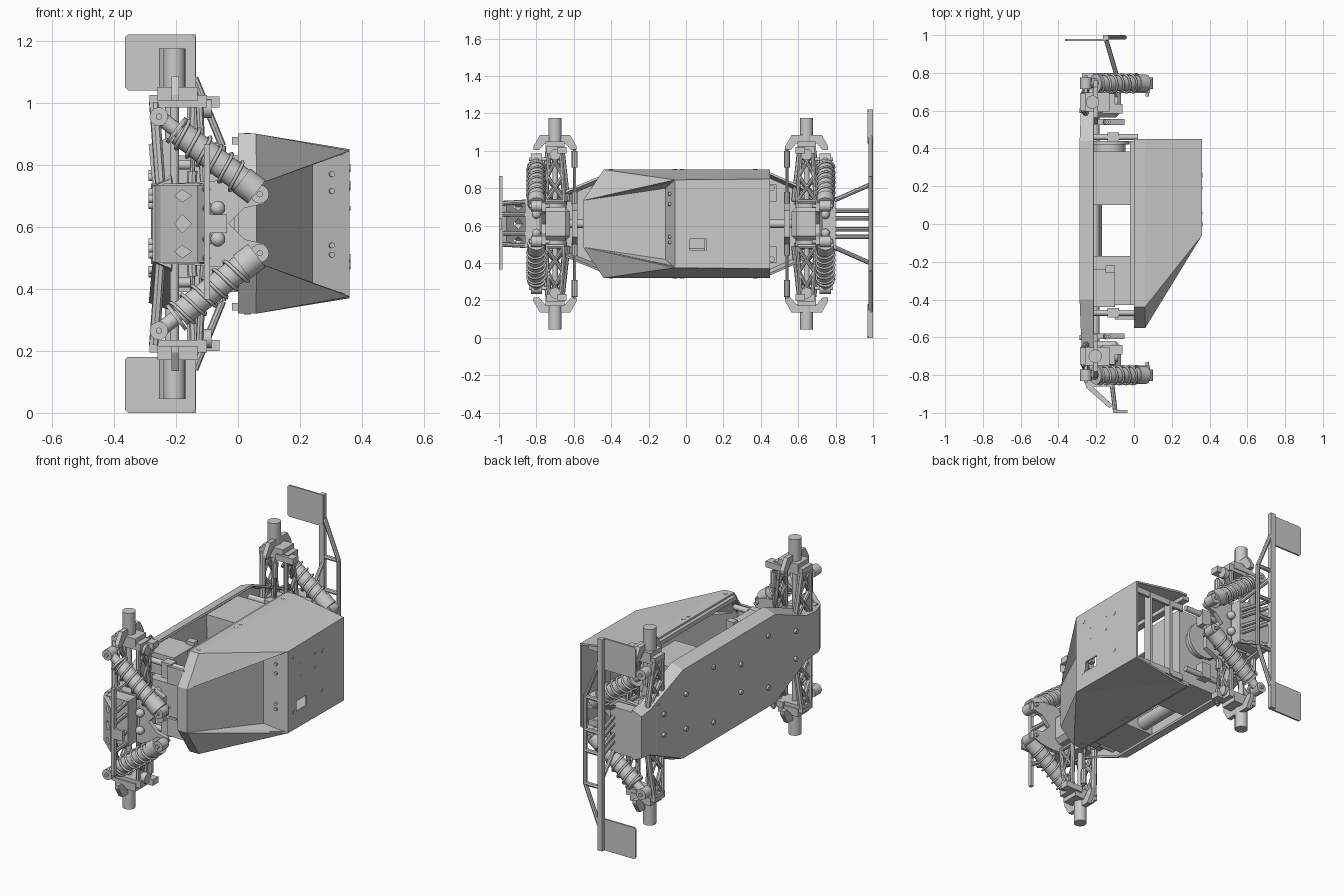
import bpy, bmesh, math
from mathutils import Vector, Matrix

if "Cube" in bpy.data.objects:
    bpy.data.objects.remove(bpy.data.objects["Cube"])

ZC = 0.61  # the vehicle lies on its side: x = vehicle up, y = length, h = sideways from ZC


def P(x, y, h):
    return Vector((x, y, ZC + h))


def finish(name, bm, smooth=False):
    bmesh.ops.recalc_face_normals(bm, faces=bm.faces)
    me = bpy.data.meshes.new(name)
    bm.to_mesh(me)
    bm.free()
    ob = bpy.data.objects.new(name, me)
    bpy.context.collection.objects.link(ob)
    if smooth:
        bpy.ops.object.select_all(action='DESELECT')
        ob.select_set(True)
        bpy.context.view_layer.objects.active = ob
        bpy.ops.object.shade_smooth_by_angle(angle=math.radians(40))
    return ob


def prism(name, pts, axis, a, b):
    """Extrude a 2D outline along an axis; pts hold the other two coordinates in x, y, h order."""
    bm = bmesh.new()
    def place(p, t):
        c = list(p)
        c.insert(axis, t)
        return bm.verts.new(P(*c))
    lo, hi = [[place(p, t) for p in pts] for t in (a, b)]
    bm.faces.new(lo)
    bm.faces.new(hi[::-1])
    for i in range(len(pts)):
        j = (i + 1) % len(pts)
        bm.faces.new((lo[i], hi[i], hi[j], lo[j]))
    return finish(name, bm)


def box(name, x0, x1, y0, y1, h0, h1):
    return prism(name, [(x0, y0), (x1, y0), (x1, y1), (x0, y1)], 2, h0, h1)


def bars(name, segs, r, n=12):
    """Round bars between pairs of points, in one mesh; a segment may carry its own radius."""
    bm = bmesh.new()
    for s in segs:
        a, b = P(*s[0]), P(*s[1])
        rr = s[2] if len(s) > 2 else r
        m = Matrix.Translation((a + b) / 2) @ (b - a).to_track_quat('Z', 'Y').to_matrix().to_4x4()
        bmesh.ops.create_cone(bm, cap_ends=True, segments=n, radius1=rr, radius2=rr,
                              depth=(b - a).length, matrix=m)
    return finish(name, bm, True)


def cut(ob, cutter):
    m = ob.modifiers.new("cut", 'BOOLEAN')
    m.object, m.solver = cutter, 'EXACT'
    cutter.hide_render = True
    cutter.hide_set(True)


def sym(half):
    """Close a symmetric outline from (t, half width) points."""
    return list(half) + [(t, -h) for t, h in reversed(half)]


# body shell, open underneath and at the back, with the windscreen set between two side fins
half_pts = dict(b0=(0, 0.45, 0.29), b1=(0.058, 0.45, 0.29), b2=(0.36, 0.45, 0.24),
                a0=(0, -0.44, 0.29), a1=(0.058, -0.44, 0.29), r=(0.36, -0.06, 0.235),
                w=(0.24, -0.11, 0.19), n0=(0, -0.55, 0.125), n1=(0.06, -0.55, 0.125))
bm = bmesh.new()
V = [{k: bm.verts.new(P(x, y, s * h)) for k, (x, y, h) in half_pts.items()} for s in (1, -1)]
for d in V:
    for f in ("b0 b1 a1 a0", "b1 b2 r", "b1 r a1", "a0 a1 n1 n0", "a1 r n1", "n1 r w"):
        bm.faces.new([d[k] for k in f.split()])
for p, q in (("b2", "r"), ("r", "w"), ("w", "n1"), ("n1", "n0")):
    bm.faces.new((V[0][p], V[0][q], V[1][q], V[1][p]))
body = finish("body_shell", bm)
sol = body.modifiers.new("thickness", 'SOLIDIFY')
sol.thickness, sol.offset = 0.012, -1
cut(body, box("roof_window_cutter", 0.3, 0.4, 0.02, 0.11, -0.14, -0.08))
for i, (y, h) in enumerate([(0.0, 0.18), (0.26, 0.12), (0.26, -0.11), (0.0, -0.135), (0.06, 0.12),
                            (0.19, 0.13), (0.06, 0.05), (0.19, 0.05)]):
    bars("roof_screw_%d" % i, [((0.35, y, h), (0.362, y, h))], 0.013 if i < 4 else 0.007)
for h in (0.16, 0.105, -0.07, -0.10):
    bars("windscreen_screw", [((0.30, -0.08, h), (0.304, -0.095, h))], 0.009)
for s in (1, -1):
    for x, y in ((0.03, 0.37), (0.03, -0.02), (0.03, -0.06), (0.03, -0.4)):
        bars("side_screw", [((x, y, s * 0.28), (x, y, s * 0.292))], 0.011)
    # posts and rails inside the shell
    box("shell_post", 0.0, 0.33, 0.40, 0.415, s * 0.20, s * 0.235)
    box("shell_rail", -0.02, 0.02, -0.43, 0.44, s * 0.255, s * 0.28)
for x in (0.08, 0.22):
    box("shell_rib", x, x + 0.015, 0.37, 0.42, -0.23, 0.23)

# chassis tray: floor outline flaring up to a rim
outline = [(-0.82, 0.12), (-0.70, 0.13), (-0.40, 0.255), (0.44, 0.255), (0.72, 0.13), (0.80, 0.12)]
bm = bmesh.new()
lo = [bm.verts.new(P(-0.288 + (0.012 if abs(y) > 0.6 else 0), y, h)) for y, h in sym(outline)]
hi = [bm.verts.new(P(-0.215, y, h + math.copysign(0.025, h))) for y, h in sym(outline)]
bm.faces.new(lo)
for i in range(len(lo)):
    j = (i + 1) % len(lo)
    bm.faces.new((lo[i], hi[i], hi[j], lo[j]))
tray = finish("chassis_tray", bm)
sol = tray.modifiers.new("thickness", 'SOLIDIFY')
sol.thickness, sol.offset = 0.012, -1
for y, h in ((-0.6, 0.08), (-0.35, 0.15), (-0.1, 0.08), (0.15, 0.16), (0.4, 0.1), (0.6, 0.06)):
    for s in (1, -1):
        bars("chassis_screw", [((-0.289, y, s * h), (-0.27, y, s * h))], 0.013)

# equipment in the tray
box("battery_box", -0.27, 0.0, 0.10, 0.385, -0.22, 0.22)
box("receiver_box", -0.27, -0.01, -0.43, -0.17, -0.22, 0.06)
box("servo", -0.27, -0.10, -0.44, -0.24, 0.10, 0.22)
box("servo_horn", -0.15, -0.10, -0.26, -0.22, 0.08, 0.24)
bars("tunnel_tube", [((-0.21, -0.38, -0.17), (-0.21, 0.30, -0.17))], 0.04, 20)
bars("drive_shaft", [((-0.205, -0.7, 0), (-0.205, 0.65, 0))], 0.022)
bars("motor", [((-0.13, 0.36, 0.05), (-0.13, 0.42, 0.05)),
               ((-0.13, 0.42, 0.05), (-0.13, 0.44, 0.05), 0.105)], 0.085, 28)
for s in (1, -1):
    for y in (-0.47, 0.46):
        bars("body_post", [((-0.25, y, s * 0.19), (0.02, y, s * 0.19))], 0.016)
        box("post_bracket", -0.14, -0.08, y - 0.025, y + 0.025, s * 0.12, s * 0.21)
    box("front_mount_plate", -0.10, 0.01, -0.505, -0.49, s * 0.10, s * 0.20)


def coil(name, a, b, r, wire, turns):
    """Helical spring as a bevelled curve."""
    cu = bpy.data.curves.new(name, 'CURVE')
    cu.dimensions, cu.bevel_depth, cu.bevel_resolution = '3D', wire, 1
    n = turns * 16
    sp = cu.splines.new('POLY')
    sp.points.add(n)
    q = (b - a).to_track_quat('Z', 'Y')
    for i, pt in enumerate(sp.points):
        t = 2 * math.pi * i / 16
        pt.co = (*(a.lerp(b, i / n) + q @ Vector((r * math.cos(t), r * math.sin(t), 0))), 1)
    ob = bpy.data.objects.new(name, cu)
    bpy.context.collection.objects.link(ob)


# both axles: f points outward along the vehicle
for end, ya, xa, f in (("front", -0.70, -0.205, -1), ("rear", 0.645, -0.22, 1)):
    gear = box(end + "_gearbox", -0.27, -0.07, ya - 0.08, ya + 0.08, -0.09, 0.09)
    bv = gear.modifiers.new("bevel", 'BEVEL')
    bv.width = 0.025
    bars(end + "_differential", [((xa, ya, -0.13), (xa, ya, 0.13))], 0.06, 20)
    prism(end + "_bulkhead", sym([(-0.27, 0.13), (-0.16, 0.12), (-0.05, 0.07)]), 1,
          ya - f * 0.12, ya - f * 0.09)
    yt = ya + f * 0.06
    for s in (1, -1):
        prism(end + "_shock_tower", [(x, s * h) for x, h in
              [(-0.22, 0.0), (-0.2, 0.13), (-0.05, 0.14), (0.03, 0.13), (0.085, 0.11), (0.085, 0.065),
               (0.02, 0.05), (-0.03, 0.0)]], 1, yt - 0.012, yt + 0.012)
        bars(end + "_drive_axle", [((xa, ya, s * 0.12), (xa, ya, s * 0.40), 0.015),
                                   ((xa, ya, s * 0.42), (xa, ya, s * 0.565))], 0.035, 24)
        # lower and upper arms as trusses
        for part, xi, xo, wi, wo, r in (("lower", -0.25, -0.27, 0.065, 0.035, 0.017),
                                        ("upper", -0.11, -0.125, 0.05, 0.03, 0.012)):
            L = lambda t, k: (xi + (xo - xi) * t, ya + k * (wi + (wo - wi) * t), s * (0.12 + 0.27 * t))
            segs = [(L(0, k), L(1, k)) for k in (1, -1)]
            segs += [(L(t, k), L(t + 0.5, -k), r * 0.8) for t in (0.0, 0.5) for k in (1, -1)]
            segs += [(L(t, 1), L(t, -1)) for t in (0, 1)]
            bars("%s_%s_arm" % (end, part), segs, r, 8)
        # hub carrier, knuckle and steering arms
        box(end + "_hub_carrier", -0.285, -0.10, ya - 0.045, ya + 0.045, s * 0.375, s * 0.415)
        box(end + "_knuckle", -0.26, -0.13, ya - 0.05, ya + 0.05, s * 0.395, s * 0.44)
        box(end + "_knuckle_arm", -0.17, -0.06, ya - f * 0.06, ya - f * 0.01, s * 0.375, s * 0.41)
        bars(end + "_king_pin", [((-0.12, ya, s * 0.37), (-0.085, ya, s * 0.37))], 0.03)
        for k in (1, -1):
            prism(end + "_hub_wing", [(ya + k * u, s * h) for u, h in
                  [(0.115, 0.395), (0.115, 0.415), (0.08, 0.475), (0, 0.475), (0, 0.43), (0.055, 0.43),
                   (0.085, 0.395)]], 0, -0.215, -0.19)
        yr = ya - f * 0.105
        bars(end + "_tie_rod", [((-0.15, yr, s * 0.07), (-0.14, yr, s * 0.40)),
                                ((-0.15, yr, s * 0.10), (-0.147, yr, s * 0.17), 0.016),
                                ((-0.142, yr, s * 0.30), (-0.14, yr, s * 0.39), 0.016)], 0.008, 8)
        # shock absorber with spring
        ys = ya + f * 0.10
        A, B = (-0.255, ys, s * 0.345), (0.07, ys, s * 0.095)
        at = lambda t: tuple(A[i] + (B[i] - A[i]) * t for i in range(3))
        bars(end + "_shock", [(A, at(0.3), 0.02), (at(0.2), at(0.88), 0.042),
                              (at(0.16), at(0.19), 0.05), (at(0.82), at(0.97), 0.047), (A, at(0.17), 0.024),
                              (at(0.9), B, 0.026)], 0.03, 20)
        bars(end + "_shock_eye", [((p[0], ys - 0.03, p[2]), (p[0], ys + 0.03, p[2])) for p in (A, B)]
             + [((p[0], ys - f * 0.07, p[2]), (p[0], ys + f * 0.04, p[2]), 0.01) for p in (A, B)], 0.03, 16)
        coil(end + "_spring", P(*at(0.18)), P(*at(0.82)), 0.049, 0.006, 6)
        bm = bmesh.new()
        bmesh.ops.create_uvsphere(bm, u_segments=16, v_segments=10, radius=0.024,
                                  matrix=Matrix.Translation(P(-0.065, ya + f * 0.10, s * 0.05)))
        finish(end + "_ball_joint", bm, True)

# front bumper: slanted skid plate with slots, cross bar and struts
skid = prism("front_skid", [(-0.275, -0.80), (-0.25, -0.87), (-0.13, -0.975), (-0.11, -0.96),
                            (-0.225, -0.855), (-0.245, -0.80)], 2, -0.125, 0.125)
for h, w in ((-0.09, 0.02), (0.0, 0.03), (0.09, 0.02)):
    cut(skid, prism("skid_slot_cutter", [(-0.205, h), (-0.18, h + w), (-0.15, h), (-0.18, h - w)],
                    1, -1.05, -0.82))
box("front_bumper_bar", -0.11, -0.09, -1.0, -0.98, -0.245, 0.255)
box("front_bumper_lip", -0.11, -0.035, -1.0, -0.985, -0.03, 0.03)
box("front_bumper_block", -0.24, -0.10, -0.86, -0.78, -0.13, 0.13)
for s in (1, -1):
    bars("front_bumper_strut", [((-0.12, -0.82, s * 0.12), (-0.10, -0.985, s * 0.11)),
                                ((-0.12, -0.82, s * 0.05), (-0.10, -0.985, s * 0.05))], 0.012, 8)

# rear frame with the two end plates
box("rear_frame_bar", -0.165, -0.135, 0.975, 1.0, -0.61, 0.61)
for s in (1, -1):
    x0, x1, h0, h1, c = -0.365, -0.137, 0.43, 0.61, 0.01
    prism("rear_end_plate", [(x, s * h) for x, h in
          [(x0 + c, h0), (x1 - c, h0), (x1, h0 + c), (x1, h1 - c), (x1 - c, h1), (x0 + c, h1),
           (x0, h1 - c), (x0, h0 + c)]], 1, 0.97, 0.98)
    bars("rear_frame_tube", [((-0.14, 0.988, s * 0.47), (-0.05, 0.988, s * 0.25)),
                             ((-0.05, 0.988, s * 0.25), (-0.05, 0.988, 0)),
                             ((-0.15, 0.988, s * 0.25), (-0.05, 0.988, s * 0.25)),
                             ((-0.15, 0.988, s * 0.06), (-0.05, 0.988, s * 0.06))], 0.012, 8)
    bars("rear_frame_strut", [((-0.09, 0.78, s * 0.12), (-0.15, 0.985, s * 0.21)),
                              ((-0.09, 0.78, s * 0.07), (-0.15, 0.985, s * 0.07)),
                              ((-0.09, 0.78, s * 0.03), (-0.15, 0.985, s * 0.03))], 0.012, 8)
box("rear_frame_mount", -0.25, -0.08, 0.73, 0.80, -0.13, 0.13)
